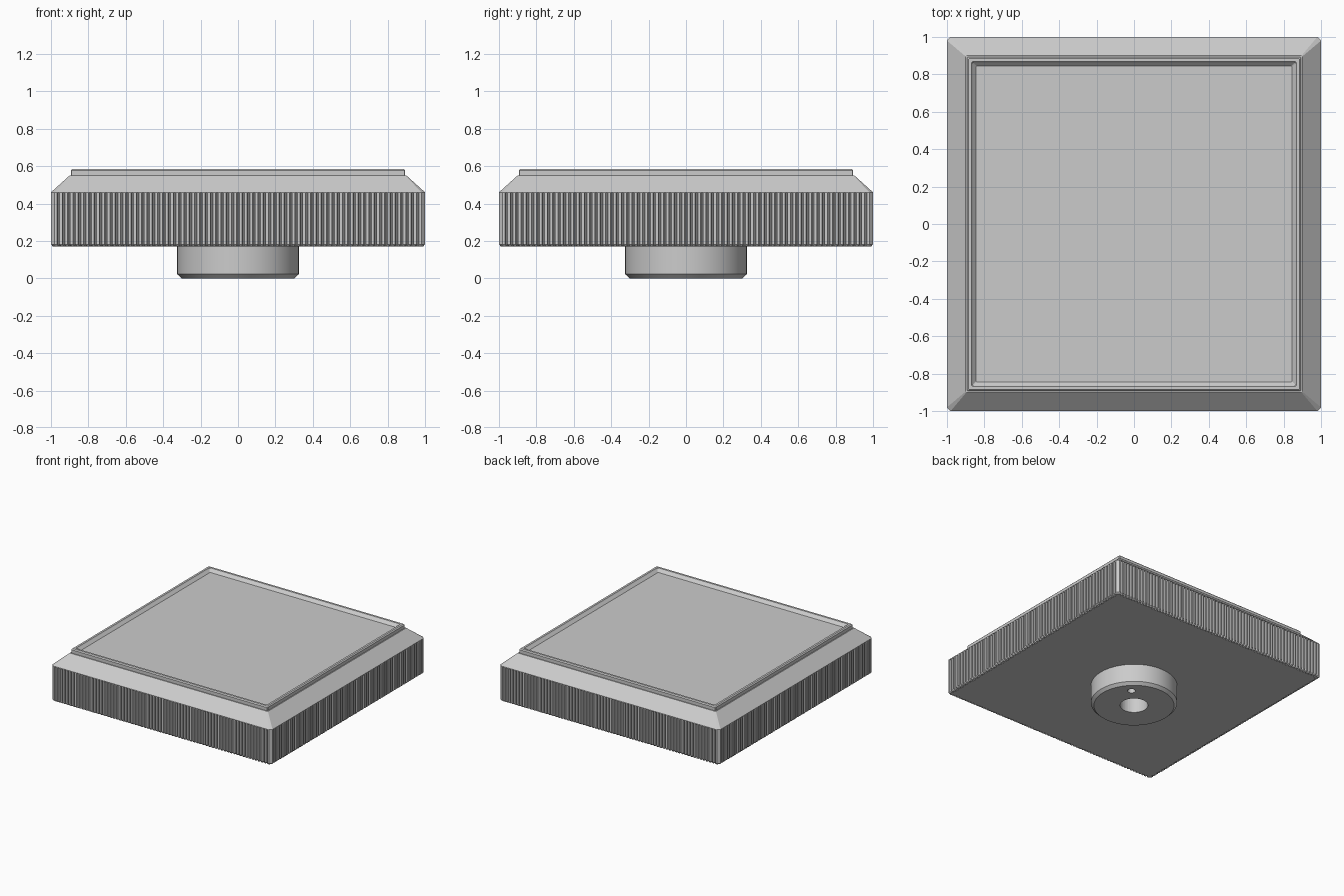
import bpy, bmesh
from math import pi, cos, sin

if "Cube" in bpy.data.objects:
    bpy.data.objects.remove(bpy.data.objects["Cube"])


def make_object(name, bm):
    bmesh.ops.recalc_face_normals(bm, faces=bm.faces)
    mesh = bpy.data.meshes.new(name)
    bm.to_mesh(mesh)
    bm.free()
    obj = bpy.data.objects.new(name, mesh)
    bpy.context.collection.objects.link(obj)
    return obj


def loft(name, rings):
    """Skin a stack of equal-length closed rings and cap both ends."""
    bm = bmesh.new()
    rows = [[bm.verts.new(p) for p in ring] for ring in rings]
    n = len(rows[0])
    for a, b in zip(rows, rows[1:]):
        for i in range(n):
            j = (i + 1) % n
            bm.faces.new((a[i], a[j], b[j], b[i]))
    bm.faces.new(rows[0][::-1])
    bm.faces.new(rows[-1])
    return make_object(name, bm)


def four_sides(side):
    """Repeat one front-side run of (x, y) points around the square."""
    pts = []
    for _ in range(4):
        pts += side
        side = [(-y, x) for x, y in side]
    return pts


def square(h, c, z):
    return [(x, y, z) for x, y in four_sides([(-h + c, -h), (h - c, -h)])]


def ribbed(h, z, count=70, depth=0.015):
    end = h - 0.018
    pitch = 2 * end / (count - 0.5)
    side = []
    for i in range(count):
        x = -end + i * pitch
        side += [(x, -h), (x + 0.5 * pitch, -h)]
        if i < count - 1:
            side += [(x + 0.65 * pitch, -h + depth), (x + 0.85 * pitch, -h + depth)]
    return [(x, y, z) for x, y in four_sides(side)]


def circle(r, z, n=64, cx=0, cy=0):
    return [(cx + r * cos(2 * pi * i / n), cy + r * sin(2 * pi * i / n), z) for i in range(n)]


# Ribbed grip skirt with a small bottom chamfer
skirt = loft("grip_skirt", [ribbed(0.99, 0.17), ribbed(1.0, 0.182), ribbed(1.0, 0.457)])

# Bevelled cap with raised rim and recessed top panel
cap_profile = [(1.0, 0.02, 0.455), (1.0, 0.02, 0.46), (0.9, 0.004, 0.55),
               (0.893, 0.004, 0.55), (0.893, 0.004, 0.577), (0.885, 0.004, 0.585),
               (0.868, 0.004, 0.585), (0.863, 0.004, 0.578), (0.845, 0.004, 0.56)]
loft("top_cap", [square(*p) for p in cap_profile])

# Round mounting boss underneath
boss = loft("mounting_boss", [circle(0.302, 0), circle(0.325, 0.022), circle(0.325, 0.175)])

# Shaft bore and small locating hole
bore = loft("bore_cutter", [circle(0.105, -0.1, 48), circle(0.105, 0.3, 48)])
pin = loft("pin_cutter", [circle(0.03, -0.1, 24, 0.155, 0.155), circle(0.03, 0.12, 24, 0.155, 0.155)])
for part, cutter in ((boss, bore), (boss, pin), (skirt, bore)):
    mod = part.modifiers.new(cutter.name, 'BOOLEAN')
    mod.operation = 'DIFFERENCE'
    mod.solver = 'EXACT'
    mod.object = cutter
for cutter in (bore, pin):
    cutter.hide_render = True
    cutter.display_type = 'WIRE'

# Smooth the round boss, keep its edges sharp
bpy.context.view_layer.objects.active = boss
boss.select_set(True)
bpy.ops.object.shade_smooth_by_angle()
